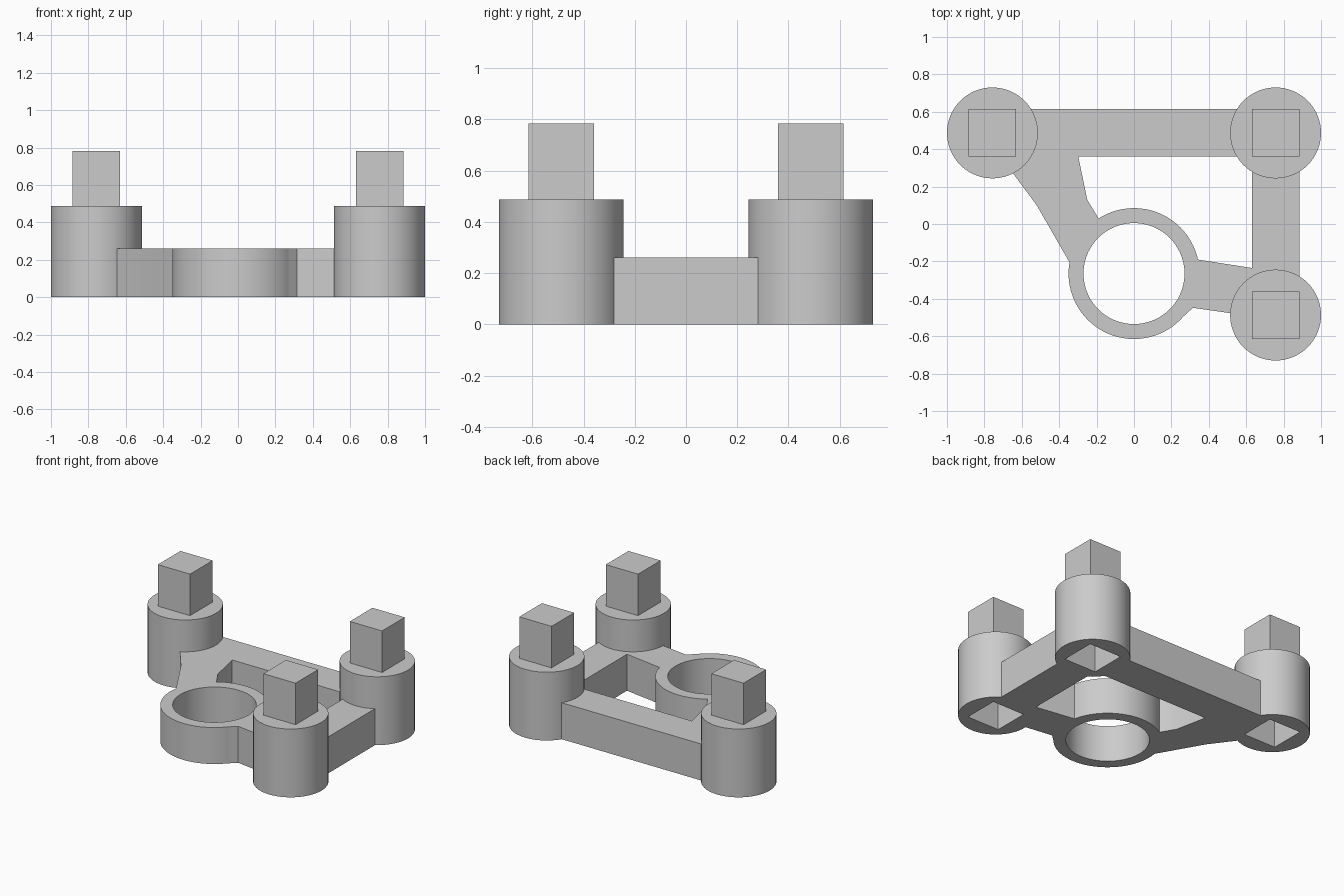
import bpy, bmesh, math

cube = bpy.data.objects.get("Cube")
if cube:
    bpy.data.objects.remove(cube, do_unlink=True)

grey = bpy.data.materials.new("plain_grey")
grey.use_nodes = True
grey.diffuse_color = (0.6, 0.6, 0.6, 1)
grey.node_tree.nodes["Principled BSDF"].inputs["Base Color"].default_value = (0.6, 0.6, 0.6, 1)


def prism(name, outline, z0, z1):
    """Extrude a flat outline from z0 up to z1."""
    bm = bmesh.new()
    face = bm.faces.new([bm.verts.new((x, y, z0)) for x, y in outline])
    top = bmesh.ops.extrude_face_region(bm, geom=[face])["geom"]
    bmesh.ops.translate(bm, vec=(0, 0, z1 - z0),
                        verts=[v for v in top if isinstance(v, bmesh.types.BMVert)])
    bmesh.ops.recalc_face_normals(bm, faces=bm.faces)
    mesh = bpy.data.meshes.new(name)
    bm.to_mesh(mesh)
    bm.free()
    mesh.materials.append(grey)
    obj = bpy.data.objects.new(name, mesh)
    bpy.context.collection.objects.link(obj)
    return obj


def circle(cx, cy, r, n=72):
    return [(cx + r * math.cos(2 * math.pi * i / n),
             cy + r * math.sin(2 * math.pi * i / n)) for i in range(n)]


def rect(x0, x1, y0, y1):
    return [(x0, y0), (x1, y0), (x1, y1), (x0, y1)]


def square(cx, cy, h):
    return rect(cx - h, cx + h, cy - h, cy + h)


def combine(body, tool, operation):
    """Apply a boolean and discard its helper."""
    tool.hide_render = True
    bpy.context.view_layer.objects.active = body
    mod = body.modifiers.new("combine", 'BOOLEAN')
    mod.operation, mod.object, mod.solver = operation, tool, 'EXACT'
    bpy.ops.object.modifier_apply(modifier=mod.name)
    bpy.data.objects.remove(tool, do_unlink=True)


PX, PY = 0.757, 0.487            # post centres
POSTS = {"back_right": (-PX, PY), "back_left": (PX, PY), "front_left": (PX, -PY)}
RING = (0, -0.265)
ARM_H, POST_H, PEG_TOP, HALF = 0.26, 0.487, 0.783, 0.127

# Ring hub, bars and angled arms
body = prism("bracket_body", circle(*RING, 0.35), 0, ARM_H)
arms = {
    "back_bar": rect(-PX, PX, PY - HALF, PY + HALF),
    "side_bar": rect(PX - HALF, PX + HALF, -PY, PY),
    "long_arm": [(-0.72, 0.37), (-0.65, 0.275), (-0.52, 0.1), (-0.345, -0.205),
                 (-0.2, -0.2), (-0.19, 0.03), (-0.25, 0.13), (-0.3, 0.37)],
    "short_arm": [(0.2, -0.3), (0.27, -0.49), (0.315, -0.448), (0.7, -0.503),
                  (0.7, -0.246), (0.34, -0.19)],
}
for name, outline in arms.items():
    combine(body, prism(name, outline, 0, ARM_H), 'UNION')

# Round posts, with a square socket beneath and a peg on top
for name, (x, y) in POSTS.items():
    combine(body, prism("post", circle(x, y, 0.243), 0, POST_H), 'UNION')
for name, (x, y) in POSTS.items():
    combine(body, prism("socket_cutter", square(x, y, HALF), -0.1, 0.3), 'DIFFERENCE')
    prism(name + "_peg", square(x, y, HALF), POST_H - 0.002, PEG_TOP)

# Bore through the ring
combine(body, prism("bore_cutter", circle(*RING, 0.27), -0.1, 0.5), 'DIFFERENCE')

bpy.ops.object.select_all(action='DESELECT')
body.select_set(True)
bpy.context.view_layer.objects.active = body
bpy.ops.object.shade_smooth_by_angle(angle=math.radians(25))
